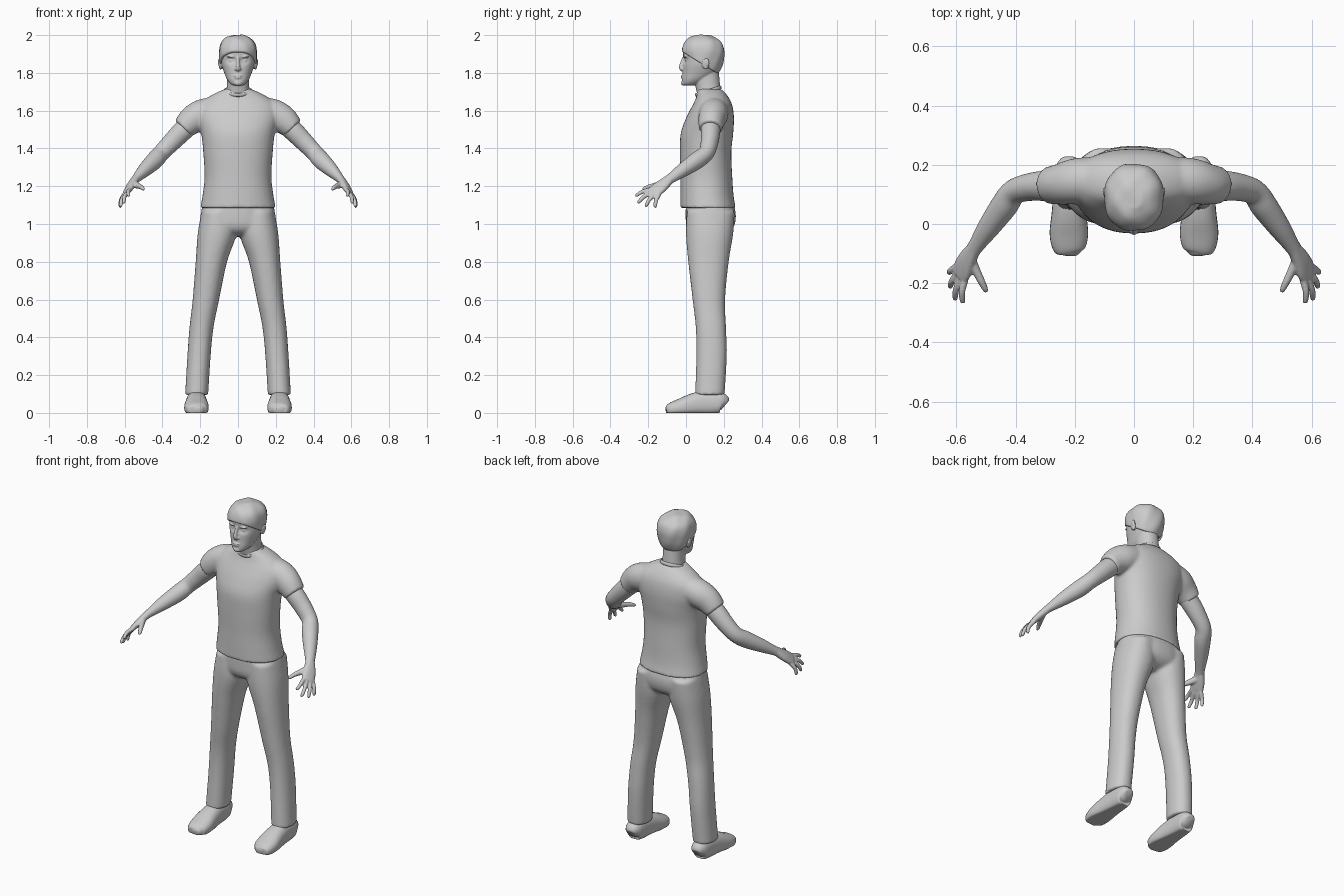
import bpy, bmesh, math
from mathutils import Vector, Matrix

if "Cube" in bpy.data.objects:
    bpy.data.objects.remove(bpy.data.objects["Cube"], do_unlink=True)

grey = bpy.data.materials.new("plain grey")
grey.use_nodes = True
COLOUR = (0.6, 0.6, 0.6, 1)
grey.diffuse_color = COLOUR
grey.node_tree.nodes["Principled BSDF"].inputs["Base Color"].default_value = COLOUR


def spline(keys, steps=5):
    """Smooth curve through tuples of any length."""
    keys = [Vector(k) for k in keys]
    pad = [keys[0]] + keys + [keys[-1]]
    out = []
    for a, b, c, d in zip(pad, pad[1:], pad[2:], pad[3:]):
        for s in range(steps):
            t = s / steps
            out.append(b + (c - a) * t / 2 + (a * 2 - b * 5 + c * 4 - d) * t * t / 2
                       + (b * 3 - a - c * 3 + d) * t ** 3 / 2)
    return out + [keys[-1]]


def oval(centre, u, v, power, n=40):
    """Rounded ring spanned by the half axes u and v."""
    pts = []
    for i in range(n):
        a = math.tau * i / n
        c, s = math.cos(a), math.sin(a)
        pts.append(centre + u * math.copysign(abs(c) ** (2 / power), c)
                   + v * math.copysign(abs(s) ** (2 / power), s))
    return pts


def skin(bm, rings):
    loops = [[bm.verts.new(p) for p in ring] for ring in rings]
    for lo, hi in zip(loops, loops[1:]):
        for i in range(len(lo)):
            j = (i + 1) % len(lo)
            bm.faces.new((lo[i], lo[j], hi[j], hi[i]))
    bm.faces.new(loops[0][::-1])
    bm.faces.new(loops[-1])


def stack(bm, keys, power=2.2):
    """Level rings from (z, x0, x1, y0, y1)."""
    skin(bm, [oval(Vector(((k[1] + k[2]) / 2, (k[3] + k[4]) / 2, k[0])),
                   Vector(((k[2] - k[1]) / 2, 0, 0)), Vector((0, (k[4] - k[3]) / 2, 0)), power)
              for k in spline(keys)])


def centred(keys):
    return [(z, -w, w, y0, y1) for z, w, y0, y1 in keys]


def tube(bm, keys, side, power=2):
    """Limb through (x, y, z, half width, half thickness); side gives the width direction."""
    pts, rings = spline(keys), []
    for i, k in enumerate(pts):
        along = (pts[min(i + 1, len(pts) - 1)] - pts[max(i - 1, 0)]).to_3d().normalized()
        u = Vector(side)
        u = (u - along * u.dot(along)).normalized()
        rings.append(oval(k.to_3d(), u * k[3], along.cross(u) * k[4], power, 28))
    skin(bm, rings)


def ball(bm, centre, size, turn=0):
    bmesh.ops.create_uvsphere(bm, u_segments=24, v_segments=16, radius=1, matrix=Matrix.Translation(centre)
                              @ Matrix.Rotation(turn, 4, 'X') @ Matrix.Diagonal((*size, 1)))


def finish(name, bm, voxel=0, mirror=False, smooth=0):
    bmesh.ops.recalc_face_normals(bm, faces=bm.faces)
    mesh = bpy.data.meshes.new(name)
    for f in bm.faces:
        f.smooth = True
    bm.to_mesh(mesh)
    bm.free()
    mesh.materials.append(grey)
    ob = bpy.data.objects.new(name, mesh)
    bpy.context.collection.objects.link(ob)
    if mirror:
        ob.modifiers.new("Mirror", 'MIRROR').use_mirror_merge = False
    if voxel:
        blend = ob.modifiers.new("Blend", 'REMESH')
        blend.mode, blend.voxel_size, blend.use_smooth_shade = 'VOXEL', voxel, True
    if smooth:
        soft = ob.modifiers.new("Soften", 'SMOOTH')
        soft.factor, soft.iterations = 0.5, smooth
    return ob


# Shirt: torso with both sleeves blended in
bm = bmesh.new()
stack(bm, centred([(1.085, .200, -.03, .264), (1.15, .188, -.03, .252), (1.25, .177, -.03, .245),
                   (1.38, .184, -.032, .24), (1.48, .195, -.028, .25), (1.56, .215, 0, .254),
                   (1.62, .212, .03, .247), (1.66, .175, .05, .232), (1.695, .115, .06, .207),
                   (1.715, .068, .06, .185)]))
for s in (-1, 1):
    tube(bm, [(s * .11, .15, 1.60, .075, .075), (s * .19, .145, 1.58, .078, .08),
              (s * .245, .135, 1.548, .07, .075), (s * .29, .13, 1.505, .062, .06)], (0, 1, 0))
finish("shirt", bm, .008, smooth=6)

# Collar band, dipping at the front
bm = bmesh.new()
tilt = Matrix.Rotation(.3, 3, 'X')
hoop = [Vector((.071 * math.cos(a), .068 * math.sin(a), 0)) for a in [math.tau * i / 48 for i in range(48)]]
grid = []
for p in hoop:
    out = p.normalized()
    grid.append([bm.verts.new(Vector((0, .118, 1.703)) + tilt @ (p + out * .005 * math.cos(b)
                 + Vector((0, 0, .010 * math.sin(b))))) for b in [math.tau * j / 10 for j in range(10)]])
for i in range(48):
    for j in range(10):
        bm.faces.new((grid[i - 1][j - 1], grid[i][j - 1], grid[i][j], grid[i - 1][j]))
finish("collar", bm)

# Trousers: hips and two legs
bm = bmesh.new()
stack(bm, centred([(1.12, .183, .0, .248), (1.05, .198, -.002, .264), (.99, .200, .002, .255),
                   (.955, .16, .025, .225), (.935, .06, .07, .18)]))
for s in (-1, 1):
    leg = [(1.07, .02, .192, .005, .258), (.95, .008, .213, .0, .25), (.8, .058, .224, .012, .226),
           (.6, .1, .24, .035, .207), (.45, .13, .257, .052, .212), (.3, .145, .268, .055, .216),
           (.095, .158, .28, .048, .204)]
    stack(bm, [(z, *sorted((s * a, s * b)), c, d) for z, a, b, c, d in leg])
finish("trousers", bm, .009, smooth=6)

# Shoes, flat underneath
bm = bmesh.new()
tube(bm, [(.22, .207, .04, .028, .03), (.22, .185, .052, .047, .056), (.22, .11, .052, .052, .066),
          (.22, .04, .044, .058, .06), (.22, -.03, .028, .065, .047), (.22, -.08, .018, .056, .036),
          (.218, -.1, .015, .036, .024), (.218, -.107, .014, .015, .012)], (1, 0, 0), 2.4)
for v in bm.verts:
    v.co.z = max(v.co.z, 0)
finish("shoes", bm, mirror=True)

# Arms with palm, thumb and four fingers
bm = bmesh.new()
tube(bm, [(.23, .135, 1.545, .05, .05), (.29, .13, 1.495, .052, .054), (.35, .125, 1.435, .047, .05),
          (.405, .108, 1.378, .043, .045), (.44, .06, 1.338, .045, .047), (.49, -.01, 1.29, .038, .038),
          (.53, -.068, 1.25, .029, .026), (.551, -.1, 1.228, .027, .02)], (0, 1, 0))
across = (.035, .05, -.03)
tube(bm, [(.545, -.09, 1.235, .027, .021), (.566, -.125, 1.205, .036, .02),
          (.58, -.155, 1.182, .04, .017), (.59, -.175, 1.167, .036, .013)], across, 2.4)
fingers = [((.571, -.185, 1.182), (.58, -.268, 1.15)), ((.584, -.18, 1.168), (.606, -.257, 1.112)),
           ((.595, -.165, 1.158), (.623, -.215, 1.093)), ((.601, -.145, 1.155), (.626, -.165, 1.088))]
for base, tip in fingers:
    a, b = Vector(base), Vector(tip)
    bend = a.lerp(b, .5) + Vector((.006, -.003, .005))
    start = a.lerp(Vector((.566, -.125, 1.205)), .4)
    tube(bm, [(*start, .011, .011), (*a, .0125, .0125), (*bend, .011, .011),
              (*a.lerp(b, .92), .009, .009), (*b, .005, .005)], across)
tube(bm, [(.553, -.115, 1.215, .02, .017), (.535, -.155, 1.205, .017, .015),
          (.515, -.195, 1.197, .0125, .0125), (.503, -.22, 1.187, .010, .010), (.499, -.231, 1.183, .005, .005)],
     across)
finish("arms", bm, .0045, mirror=True, smooth=3)

# Head: skull, neck and facial features
skull = centred([(1.732, .02, -.012, .03), (1.742, .04, -.019, .07), (1.765, .058, -.021, .115),
                 (1.80, .073, -.018, .16), (1.84, .086, -.016, .183), (1.88, .091, -.014, .193),
                 (1.92, .092, -.015, .195), (1.955, .083, -.003, .183), (1.98, .058, .022, .152),
                 (1.992, .025, .055, .118)])
bm = bmesh.new()
stack(bm, skull)
for v in bm.verts:  # eye sockets
    if v.co.y < .06:
        d = math.hypot((abs(v.co.x) - .034) / .022, (v.co.z - 1.866) / .016)
        v.co.y += .013 * math.exp(-d * d)
stack(bm, centred([(1.66, .07, .065, .19), (1.72, .06, .052, .182), (1.78, .058, .04, .176),
                   (1.84, .06, .04, .17)]))
tube(bm, [(0, -.008, 1.885, .009, .009), (0, -.019, 1.855, .009, .011), (0, -.026, 1.832, .012, .011),
          (0, -.024, 1.819, .014, .009), (0, -.016, 1.812, .01, .005)], (1, 0, 0))
ball(bm, (0, -.019, 1.784), (.022, .008, .0045))
ball(bm, (0, -.019, 1.774), (.019, .008, .005))
ball(bm, (0, -.016, 1.746), (.02, .010, .013))
for s in (-1, 1):
    ball(bm, (s * .034, .006, 1.865), (.014, .010, .008))
    ball(bm, (s * .036, -.005, 1.886), (.024, .010, .006))
    ball(bm, (s * .012, -.018, 1.82), (.007, .008, .006))
    ball(bm, (s * .092, .102, 1.848), (.011, .019, .031), .2)
    ball(bm, (s * .099, .110, 1.856), (.007, .014, .022), .2)
finish("head", bm, .004, smooth=3)

# Hair: fuller skull cap cut from fringe down to nape
bm = bmesh.new()
stack(bm, skull)
bmesh.ops.recalc_face_normals(bm, faces=bm.faces)
bm.normal_update()
for v in bm.verts:
    lock = .0025 * math.sin(v.co.x * 70 + v.co.z * 30) * math.sin(v.co.y * 60)
    v.co += v.normal * (.0085 + lock)
geom = bm.verts[:] + bm.edges[:] + bm.faces[:]
cut = bmesh.ops.bisect_plane(bm, geom=geom, plane_co=(0, -.02, 1.912), plane_no=(0, .62, 1), clear_inner=True)
bmesh.ops.edgeloop_fill(bm, edges=[e for e in cut["geom_cut"] if isinstance(e, bmesh.types.BMEdge)])
finish("hair", bm, .005, smooth=3)
